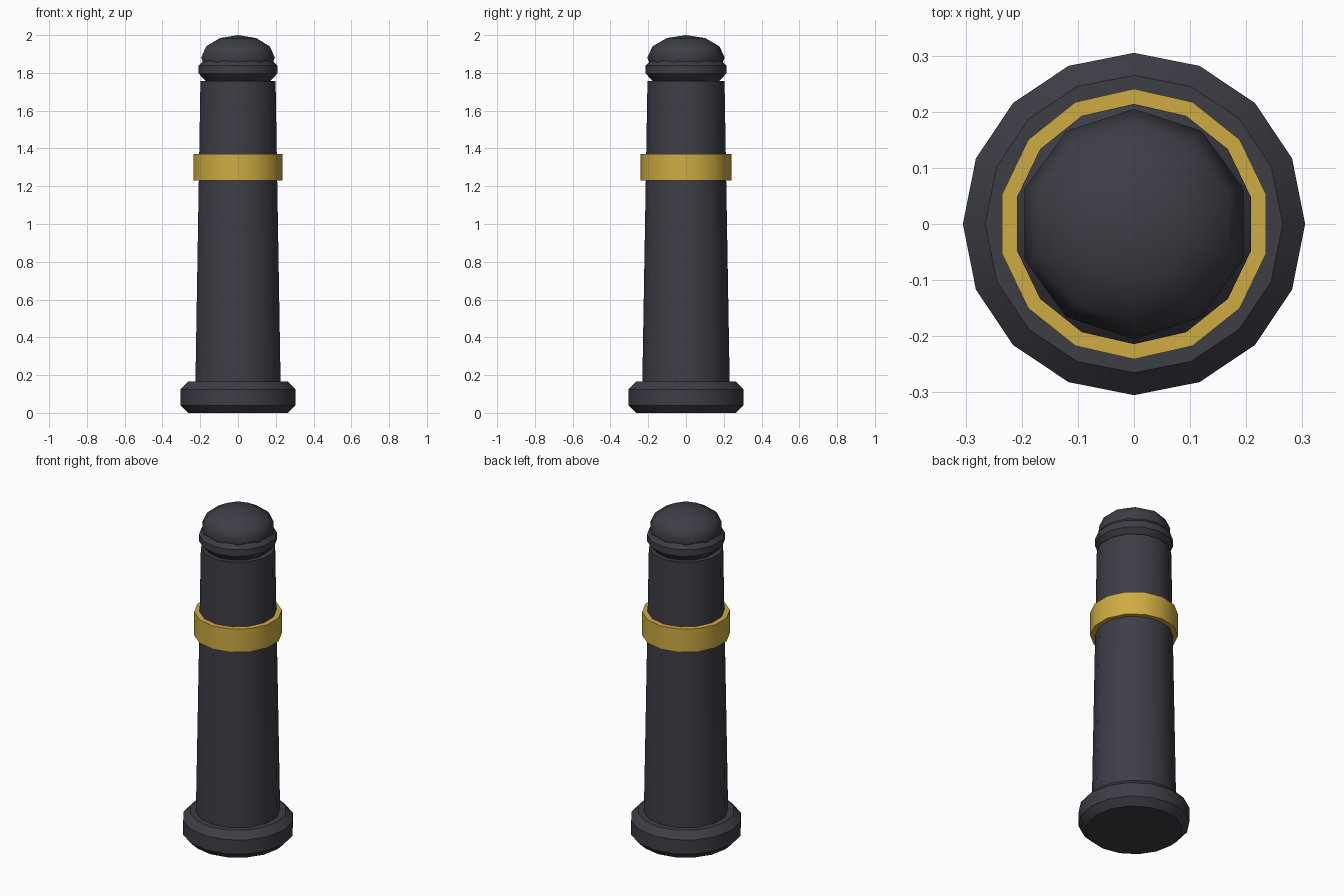
import bpy, bmesh, math

if "Cube" in bpy.data.objects:
    bpy.data.objects.remove(bpy.data.objects["Cube"])


def material(name, rgb):
    m = bpy.data.materials.new(name)
    m.diffuse_color = (*rgb, 1.0)
    m.use_nodes = True
    m.node_tree.nodes["Principled BSDF"].inputs["Base Color"].default_value = m.diffuse_color
    return m


dark = material("dark iron", (0.047, 0.047, 0.062))
gold = material("gold band", (0.62, 0.41, 0.055))


def lathe(name, profile, sides, mat, angle=30):
    """Spin (radius, z) points round z, first corner on +y; cap open ends."""
    bm = bmesh.new()
    rings = []
    for r, z in profile:
        if r == 0:
            rings.append([bm.verts.new((0, 0, z))])
            continue
        a = [math.pi / 2 + 2 * math.pi * i / sides for i in range(sides)]
        rings.append([bm.verts.new((r * math.cos(t), r * math.sin(t), z)) for t in a])
    for lo, hi in zip(rings, rings[1:]):
        for i in range(sides):
            j = (i + 1) % sides
            if len(lo) == 1:
                bm.faces.new((lo[0], hi[j], hi[i]))
            elif len(hi) == 1:
                bm.faces.new((lo[i], lo[j], hi[0]))
            else:
                bm.faces.new((lo[i], lo[j], hi[j], hi[i]))
    for ring in (rings[0], rings[-1]):
        if len(ring) > 1:
            bm.faces.new(ring)
    bmesh.ops.recalc_face_normals(bm, faces=bm.faces[:])
    me = bpy.data.meshes.new(name)
    bm.to_mesh(me)
    bm.free()
    me.materials.append(mat)
    ob = bpy.data.objects.new(name, me)
    bpy.context.collection.objects.link(ob)
    bpy.ops.object.select_all(action='DESELECT')
    ob.select_set(True)
    bpy.context.view_layer.objects.active = ob
    bpy.ops.object.shade_smooth_by_angle(angle=math.radians(angle))
    return ob


# Chamfered foot
lathe("base", [(0.265, 0), (0.305, 0.04), (0.305, 0.125), (0.265, 0.165)], 16, dark)
# Tapered post
lathe("shaft", [(0.232, 0.12), (0.204, 1.757)], 14, dark)
# Gold band
lathe("band", [(0.241, 1.23), (0.241, 1.37)], 14, gold)
# Chamfered collar under the cap
lathe("collar", [(0.176, 1.757), (0.214, 1.797), (0.214, 1.838), (0.176, 1.878)], 14, dark)
# Flattened dome cap
dome = [(0.205 * math.cos(t) if abs(t) < 1.5 else 0, 1.88 + 0.12 * math.sin(t))
        for t in (math.radians(d) for d in range(-90, 91, 30))]
lathe("dome_cap", dome, 10, dark, 70)
